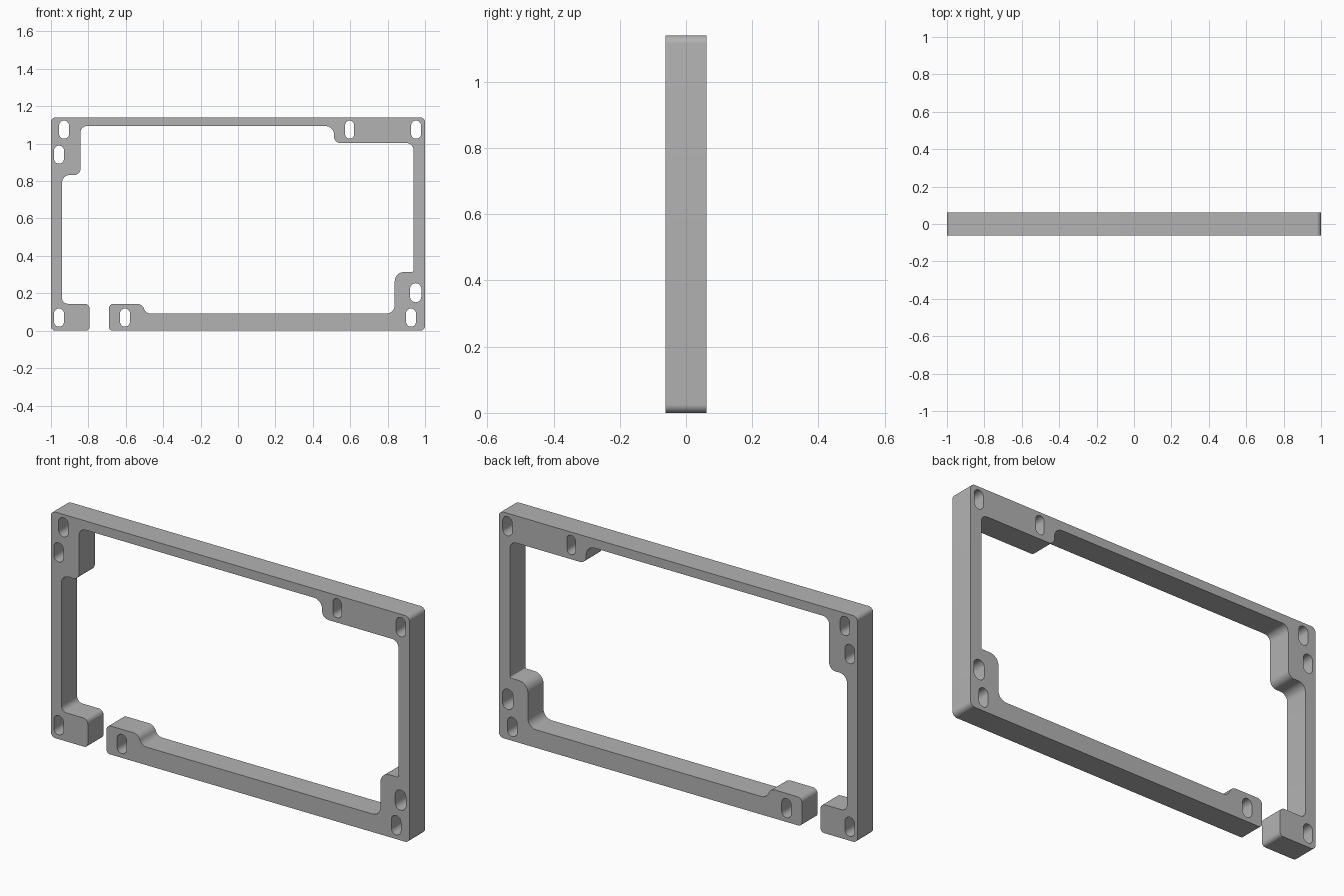
import bpy, bmesh, math
from mathutils import Vector

if "Cube" in bpy.data.objects:
    bpy.data.objects.remove(bpy.data.objects["Cube"])

HALF_DEPTH = 0.0625


def rounded(corners, seg=8):
    """Outline from (x, z, radius) corners with true arc fillets."""
    out = []
    n = len(corners)
    for i, (x, z, r) in enumerate(corners):
        p = Vector((x, z))
        a = (Vector(corners[i - 1][:2]) - p).normalized()
        b = (Vector(corners[(i + 1) % n][:2]) - p).normalized()
        half = a.angle(b) / 2
        centre = p + (a + b).normalized() * (r / math.sin(half))
        start = p + a * (r / math.tan(half)) - centre
        end = p + b * (r / math.tan(half)) - centre
        sweep = math.atan2(start.x * end.y - start.y * end.x, start.dot(end))
        for k in range(seg + 1):
            t = sweep * k / seg
            c, s = math.cos(t), math.sin(t)
            out.append((centre.x + start.x * c - start.y * s,
                        centre.y + start.x * s + start.y * c))
    return out


def slot(cx, cz, w=0.053, h=0.097):
    """Vertical obround hole outline."""
    r = w / 2
    pts = []
    for k in range(26):
        t = math.pi * (k if k < 13 else k - 1) / 12
        off = (h / 2 - r) * (1 if k < 13 else -1)
        pts.append((cx + r * math.cos(t), cz + off + r * math.sin(t)))
    return pts


# Open frame outline: outside edge, then back along the inside edge
outline = rounded([
    (-0.794, 0, .02), (-1, 0, .025), (-1, 1.14, .025), (1, 1.14, .025),
    (1, 0, .025), (-0.69, 0, .02), (-0.69, 0.144, .025),
    (-0.513, 0.144, .04), (-0.492, 0.091, .04),
    (0.838, 0.091, .045), (0.838, 0.314, .05), (0.938, 0.314, .008),
    (0.938, 1.003, .035), (0.513, 1.003, .035), (0.513, 1.094, .045),
    (-0.842, 1.094, .035), (-0.842, 0.832, .035), (-0.941, 0.832, .04),
    (-0.941, 0.144, .03), (-0.794, 0.144, .025)])

# Mounting slots
holes = [slot(x, z) for x, z in [
    (-0.93, 1.075), (-0.957, 0.941), (0.952, 1.075),
    (0.925, 0.07), (-0.957, 0.07), (-0.604, 0.07)]]
holes += [slot(0.597, 1.075, 0.048), slot(0.95, 0.203, 0.06, 0.102)]

# Fill the flat profile and extrude it to full depth
bm = bmesh.new()
for loop in [outline] + holes:
    vs = [bm.verts.new((x, -HALF_DEPTH, z)) for x, z in loop]
    for i, v in enumerate(vs):
        bm.edges.new((vs[i - 1], v))
bmesh.ops.triangle_fill(bm, use_beauty=True, use_dissolve=False,
                        edges=bm.edges[:], normal=(0, -1, 0))
ext = bmesh.ops.extrude_face_region(bm, geom=bm.faces[:], use_keep_orig=True)
bmesh.ops.translate(bm, vec=(0, 2 * HALF_DEPTH, 0),
                    verts=[g for g in ext["geom"] if isinstance(g, bmesh.types.BMVert)])
bmesh.ops.recalc_face_normals(bm, faces=bm.faces[:])

mesh = bpy.data.meshes.new("mounting_frame")
bm.to_mesh(mesh)
bm.free()
frame = bpy.data.objects.new("mounting_frame", mesh)
bpy.context.collection.objects.link(frame)

grey = bpy.data.materials.new("plain grey")
grey.diffuse_color = (0.45, 0.45, 0.45, 1)
grey.use_nodes = True
grey.node_tree.nodes["Principled BSDF"].inputs["Base Color"].default_value = grey.diffuse_color
mesh.materials.append(grey)

bpy.context.view_layer.objects.active = frame
frame.select_set(True)
bpy.ops.object.shade_smooth_by_angle(angle=math.radians(30))
